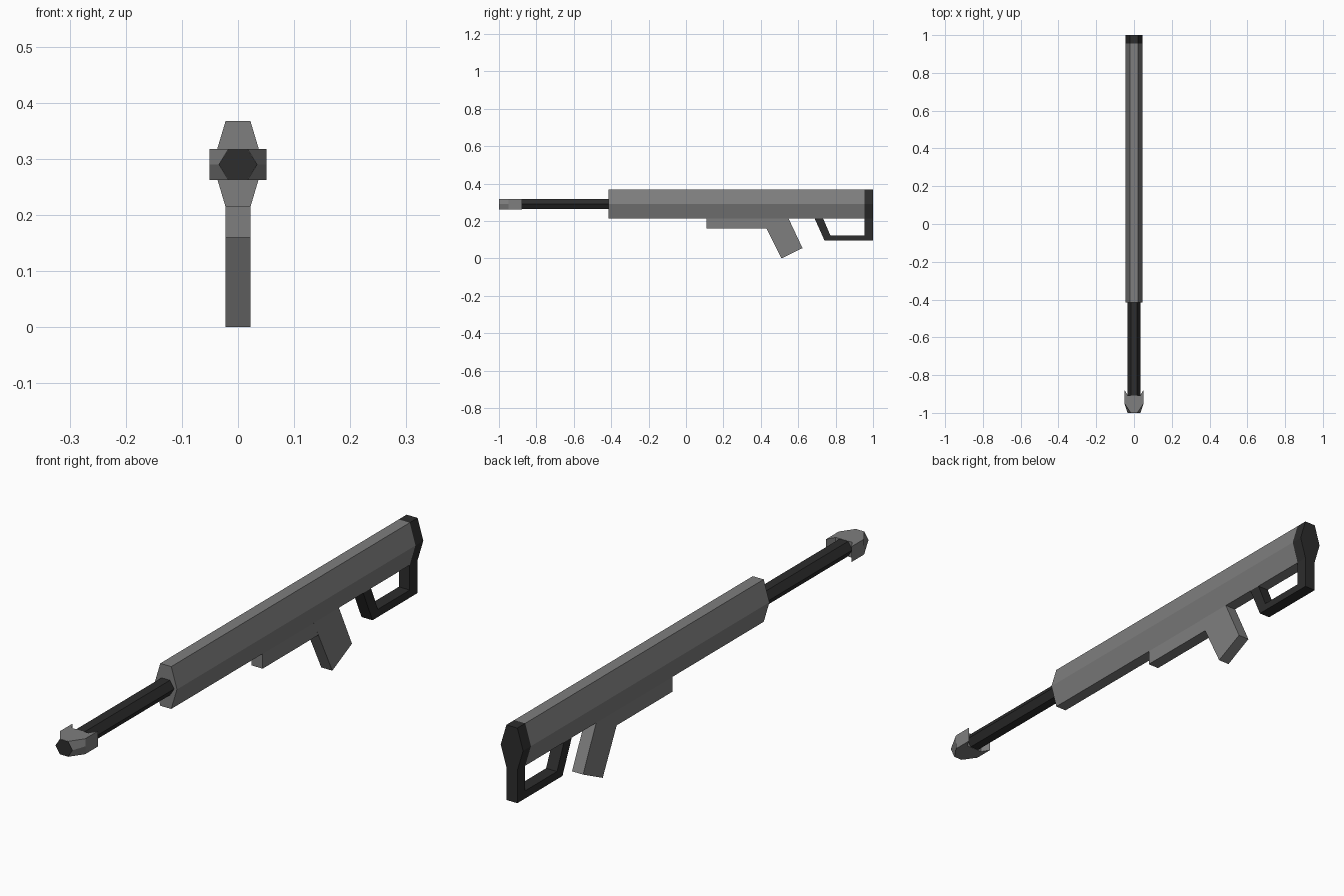
import bpy, bmesh

if "Cube" in bpy.data.objects:
    bpy.data.objects.remove(bpy.data.objects["Cube"])


def material(name, v):
    m = bpy.data.materials.new(name)
    m.diffuse_color = (v, v, v, 1)
    m.use_nodes = True
    m.node_tree.nodes["Principled BSDF"].inputs["Base Color"].default_value = m.diffuse_color
    return m


GREY = material("grey_metal", 0.21)
DARK = material("dark_metal", 0.026)


def loft(name, rings, mat):
    """Skin a stack of equal-length point rings and cap both ends."""
    bm = bmesh.new()
    rows = [[bm.verts.new(p) for p in ring] for ring in rings]
    n = len(rows[0])
    for a, b in zip(rows, rows[1:]):
        for i in range(n):
            j = (i + 1) % n
            bm.faces.new((a[i], a[j], b[j], b[i]))
    bm.faces.new(rows[0])
    bm.faces.new(rows[-1])
    bmesh.ops.recalc_face_normals(bm, faces=bm.faces)
    mesh = bpy.data.meshes.new(name)
    bm.to_mesh(mesh)
    bm.free()
    mesh.materials.append(mat)
    ob = bpy.data.objects.new(name, mesh)
    bpy.context.collection.objects.link(ob)
    return ob


def hex_bar(name, w_mid, w_flat, z0, z1, y0, y1, mat):
    """Six-sided bar running along y."""
    zm = (z0 + z1) / 2
    sec = [(w_flat, z1), (w_mid, zm), (w_flat, z0),
           (-w_flat, z0), (-w_mid, zm), (-w_flat, z1)]
    return loft(name, [[(x, y, z) for x, z in sec] for y in (y0, y1)], mat)


def side_plate(name, profile, half, mat):
    """Side profile (y, z) extruded across x."""
    return loft(name, [[(x, y, z) for y, z in profile] for x in (-half, half)], mat)


# Receiver, butt plate and barrel
hex_bar("receiver", 0.045, 0.022, 0.214, 0.368, -0.415, 0.955, GREY)
hex_bar("butt_plate", 0.045, 0.022, 0.214, 0.368, 0.955, 1.0, DARK)
hex_bar("barrel", 0.034, 0.017, 0.263, 0.317, -1.0, -0.41, DARK)

# Muzzle brake: swept wings behind a hexagonal nose, stacked in three levels
levels = []
for z, nose in ((0.262, 0.017), (0.29, 0.034), (0.318, 0.017)):
    half = [(nose, -0.999), (0.051, -0.95), (0.051, -0.877), (0.033, -0.907)]
    outline = half + [(-x, y) for x, y in reversed(half)]
    levels.append([(x, y, z) for x, y in outline])
loft("muzzle_brake", levels, GREY)

# Lower rail and slanted grip
side_plate("lower_rail", [(0.11, 0.16), (0.5, 0.16), (0.5, 0.225), (0.11, 0.225)],
           0.022, GREY)
side_plate("grip", [(0.40, 0.22), (0.51, 0.0), (0.623, 0.055), (0.545, 0.22)],
           0.0222, GREY)

# Open shoulder stock loop
side_plate("stock_loop", [(0.685, 0.22), (0.741, 0.095), (1.0, 0.095), (1.0, 0.22),
                          (0.955, 0.22), (0.955, 0.123), (0.772, 0.123), (0.73, 0.22)],
           0.022, DARK)
